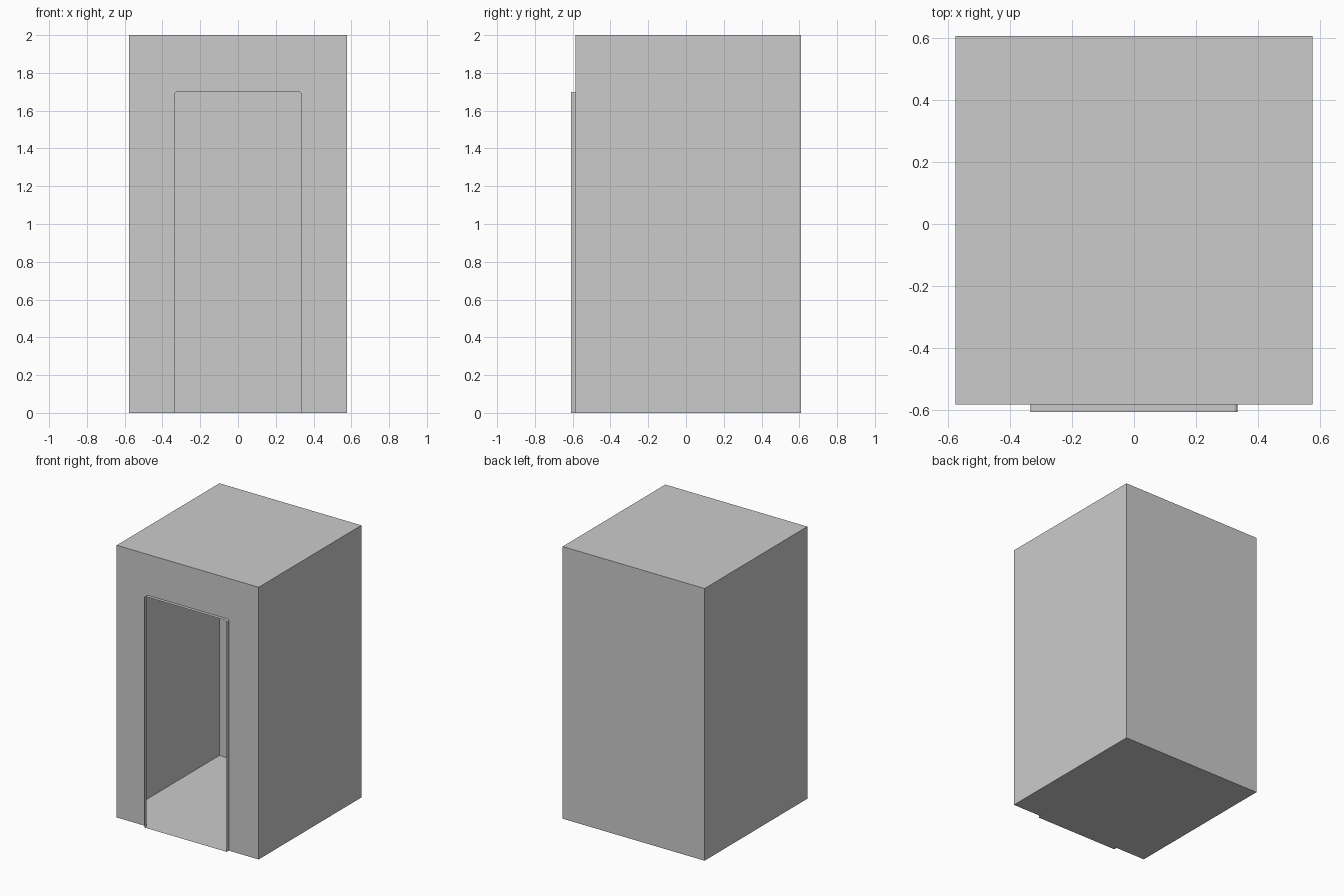
import bpy
from math import sin, cos, pi
from mathutils import Vector

if "Cube" in bpy.data.objects:
    bpy.data.objects.remove(bpy.data.objects["Cube"])

W, H = 0.577, 2.0              # half width and height of the cabin
BACK, FRONT, LIP = 0.608, -0.584, -0.608
DW, DH, R = 0.334, 1.70, 0.012  # doorway half width, height, corner radius


def add_mesh(name, verts, faces):
    mesh = bpy.data.meshes.new(name)
    mesh.from_pydata(verts, [], faces)
    mesh.update()
    obj = bpy.data.objects.new(name, mesh)
    bpy.context.collection.objects.link(obj)
    return obj


def panel(name, outline):
    """One flat face from an outline."""
    return add_mesh(name, outline, [range(len(outline))])


def strip(name, path, offset):
    """Open path swept along an offset into a thin sheet."""
    n = len(path)
    swept = [Vector(p) + Vector(offset) for p in path]
    faces = [(i, i + 1, n + i + 1, n + i) for i in range(n - 1)]
    return add_mesh(name, [Vector(p) for p in path] + swept, faces)


# Doorway profile: up the left side, over the rounded top, down the right
arc = [(DW - R + R * cos(a), DH - R + R * sin(a)) for a in (i * pi / 8 for i in range(5))]
right = [(DW, 0)] + arc
opening = [(-x, z) for x, z in right] + right[::-1]
door = [(x, FRONT, z) for x, z in opening]

# Side and back walls
strip("walls", [(W, FRONT, 0), (W, BACK, 0), (-W, BACK, 0), (-W, FRONT, 0)], (0, 0, H))

# Roof
panel("roof", [(-W, FRONT, H), (W, FRONT, H), (W, BACK, H), (-W, BACK, H)])

# Floor with a threshold reaching out through the doorway
panel("floor", [(-W, FRONT, 0), (-W, BACK, 0), (W, BACK, 0), (W, FRONT, 0),
                (DW, FRONT, 0), (DW, LIP, 0), (-DW, LIP, 0), (-DW, FRONT, 0)])

# Front wall around the doorway
panel("front_wall", [(-W, FRONT, 0)] + door + [(W, FRONT, 0), (W, FRONT, H), (-W, FRONT, H)])

# Thin lip around the doorway
strip("door_lip", door[::-1], (0, LIP - FRONT, 0))
